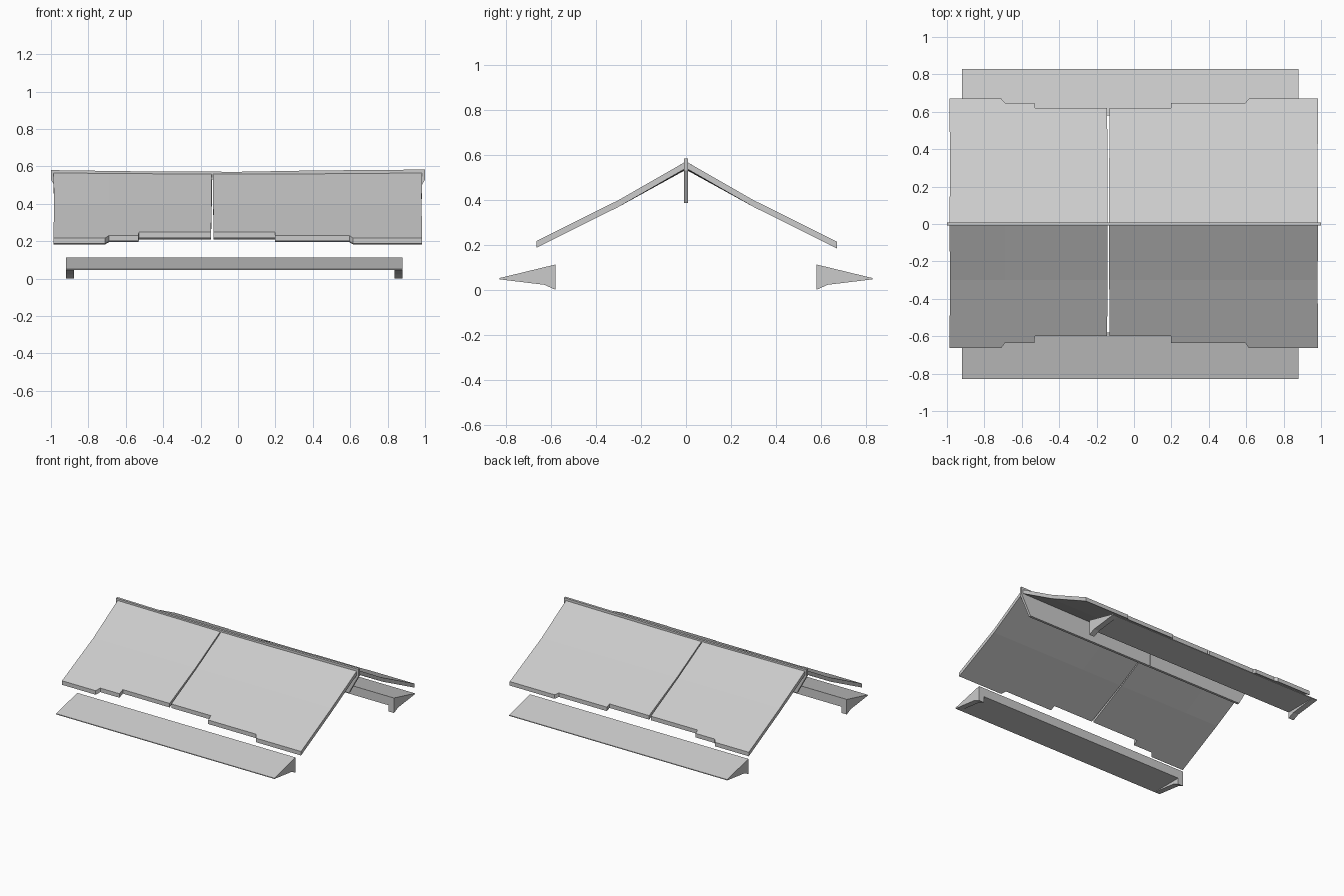
import bpy, bmesh

if "Cube" in bpy.data.objects:
    bpy.data.objects.remove(bpy.data.objects["Cube"])


def finish(bm, name):
    bmesh.ops.recalc_face_normals(bm, faces=bm.faces)
    me = bpy.data.meshes.new(name)
    bm.to_mesh(me)
    bm.free()
    ob = bpy.data.objects.new(name, me)
    bpy.context.collection.objects.link(ob)
    return ob


def prism(name, pts, place, a, b):
    """Extrude a 2D outline from a to b; place maps (p, q, depth) to xyz."""
    bm = bmesh.new()
    ends = [[bm.verts.new(place(p, q, d)) for p, q in pts] for d in (a, b)]
    bm.faces.new(ends[0])
    bm.faces.new(ends[1][::-1])
    n = len(pts)
    for i in range(n):
        j = (i + 1) % n
        bm.faces.new((ends[0][i], ends[1][i], ends[1][j], ends[0][j]))
    return finish(bm, name)


def roof_z(x, y):
    if y < 0.3:
        sag = 0.008 * (1 - abs(x)) * (1 - y / 0.3)
        return 0.57 - (0.57 - 0.398) * y / 0.3 - sag
    return 0.398 - (y - 0.3) * (0.398 - 0.215) / 0.367


def roof_panel(name, side, eave, gap_end):
    """Bent slab whose eave follows (x, y) points; the gap edge tapers to the ridge."""
    bm = bmesh.new()
    grid = []
    for i, (x, y) in enumerate(eave):
        gap = i == gap_end % len(eave)
        col = []
        for k, yy in enumerate((0.004, 0.3, y)):
            xx = x
            if gap:
                xx = -0.137 + (x + 0.137) * (0.5, 0.6, 1)[k]
            elif abs(x) > 0.9 and k == 1:
                xx = x * 0.996
            z = roof_z(xx, yy)
            col.append((bm.verts.new((xx, side * yy, z)),
                        bm.verts.new((xx, side * yy, z - 0.03))))
        grid.append(col)
    n = len(grid)
    for i in range(n - 1):
        a, b = grid[i], grid[i + 1]
        for k in range(2):
            for s in (0, 1):
                bm.faces.new((a[k][s], b[k][s], b[k + 1][s], a[k + 1][s]))
        for k in (0, 2):
            bm.faces.new((a[k][0], b[k][0], b[k][1], a[k][1]))
    for c in (grid[0], grid[-1]):
        for k in range(2):
            bm.faces.new((c[k][0], c[k + 1][0], c[k + 1][1], c[k][1]))
    return finish(bm, name)


# Roof slopes, each split into two panels with stepped eaves
for side, word, e0, e1, e2 in ((1, "back", 0.67, 0.648, 0.62),
                               (-1, "front", 0.664, 0.636, 0.60)):
    left = [(-0.987, e0), (-0.71, e0), (-0.69, e1), (-0.532, e1),
            (-0.53, e2), (-0.144, e2)]
    right = [(-0.13, e2), (0.197, e2), (0.199, e1), (0.595, e1),
             (0.615, e0), (0.985, e0)]
    roof_panel(word + "_roof_panel_left", side, left, -1)
    roof_panel(word + "_roof_panel_right", side, right, 0)


def xz(p, q, d):
    return (p, d, q)


# Ridge: continuous sagging cap, with a split board hanging below it
cap = [(-1, 0.53), (-1, 0.58), (-0.5, 0.573), (0, 0.571), (0.4, 0.578),
       (1, 0.583), (1, 0.53)]
prism("ridge_cap", cap, xz, -0.009, 0.009)
prism("ridge_board_left", [(-1, 0.53), (-0.14, 0.53), (-0.14, 0.385),
                           (-0.92, 0.385)], xz, -0.009, 0.009)
prism("ridge_board_right", [(-0.132, 0.53), (1, 0.53), (0.92, 0.385),
                            (-0.132, 0.385)], xz, -0.009, 0.009)

# Awnings along both sides, with a bracket under each end
for side, word in ((-1, "front"), (1, "back")):
    def yz(p, q, d, s=side):
        return (d, s * p, q)
    prism(word + "_awning", [(0.58, 0.112), (0.828, 0.052), (0.828, 0.046),
                             (0.58, 0.046)], yz, -0.92, 0.88)
    bracket = [(0.58, 0.0), (0.63, 0.022), (0.828, 0.046), (0.58, 0.046)]
    prism(word + "_bracket_left", bracket, yz, -0.92, -0.877)
    prism(word + "_bracket_right", bracket, yz, 0.837, 0.88)
